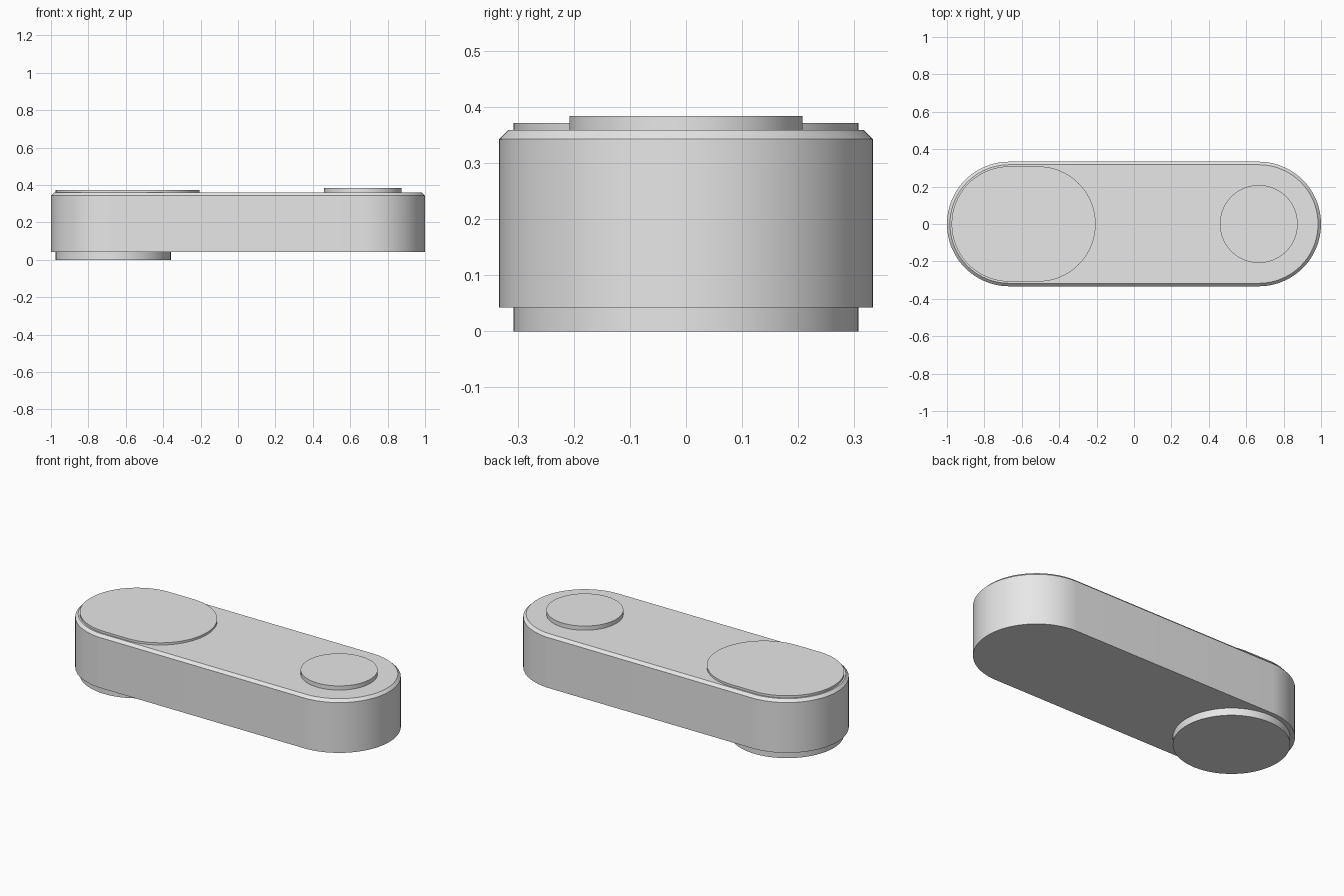
import bpy, bmesh, math

cube = bpy.data.objects.get("Cube")
if cube:
    bpy.data.objects.remove(cube, do_unlink=True)

grey = bpy.data.materials.new("plain_grey")
grey.use_nodes = True
colour = (0.8, 0.8, 0.8, 1)
grey.diffuse_color = colour
grey.node_tree.nodes["Principled BSDF"].inputs["Base Color"].default_value = colour

ARC = 48  # segments per half circle


def outline(x0, x1, r):
    """Rounded slot around centres x0 and x1; a circle when they are equal."""
    pts = []
    for cx, start in ((x1, -math.pi / 2), (x0, math.pi / 2)):
        for i in range(ARC + (x0 != x1)):
            a = start + math.pi * i / ARC
            pts.append((cx + r * math.cos(a), r * math.sin(a)))
    return pts


def slab(name, x0, x1, levels):
    """Solid lofted through (radius, height) levels from bottom to top."""
    bm = bmesh.new()
    rings = [[bm.verts.new((x, y, z)) for x, y in outline(x0, x1, r)]
             for r, z in levels]
    for low, high in zip(rings, rings[1:]):
        for i in range(len(low)):
            j = (i + 1) % len(low)
            bm.faces.new((low[i], low[j], high[j], high[i]))
    bm.faces.new(rings[0][::-1])
    bm.faces.new(rings[-1])
    mesh = bpy.data.meshes.new(name)
    bm.to_mesh(mesh)
    bm.free()
    mesh.materials.append(grey)
    obj = bpy.data.objects.new(name, mesh)
    bpy.context.collection.objects.link(obj)
    bpy.ops.object.select_all(action='DESELECT')
    obj.select_set(True)
    bpy.context.view_layer.objects.active = obj
    bpy.ops.object.shade_smooth_by_angle(angle=math.radians(30))
    return obj


END = 0.667    # centre of each rounded end
TOP = 0.359    # height of the body's top face

# Long rounded body with a chamfered upper rim
slab("body", -END, END, [(0.333, 0.043), (0.333, 0.343), (0.317, TOP)])
# Thin rounded plate on the right end
slab("top_plate", -END, -0.513, [(0.308, TOP), (0.308, 0.372)])
# Round button on the left end
slab("button", END, END, [(0.208, TOP), (0.208, 0.384)])
# Round foot under the right end
slab("foot", -END, -END, [(0.308, 0), (0.308, 0.043)])
